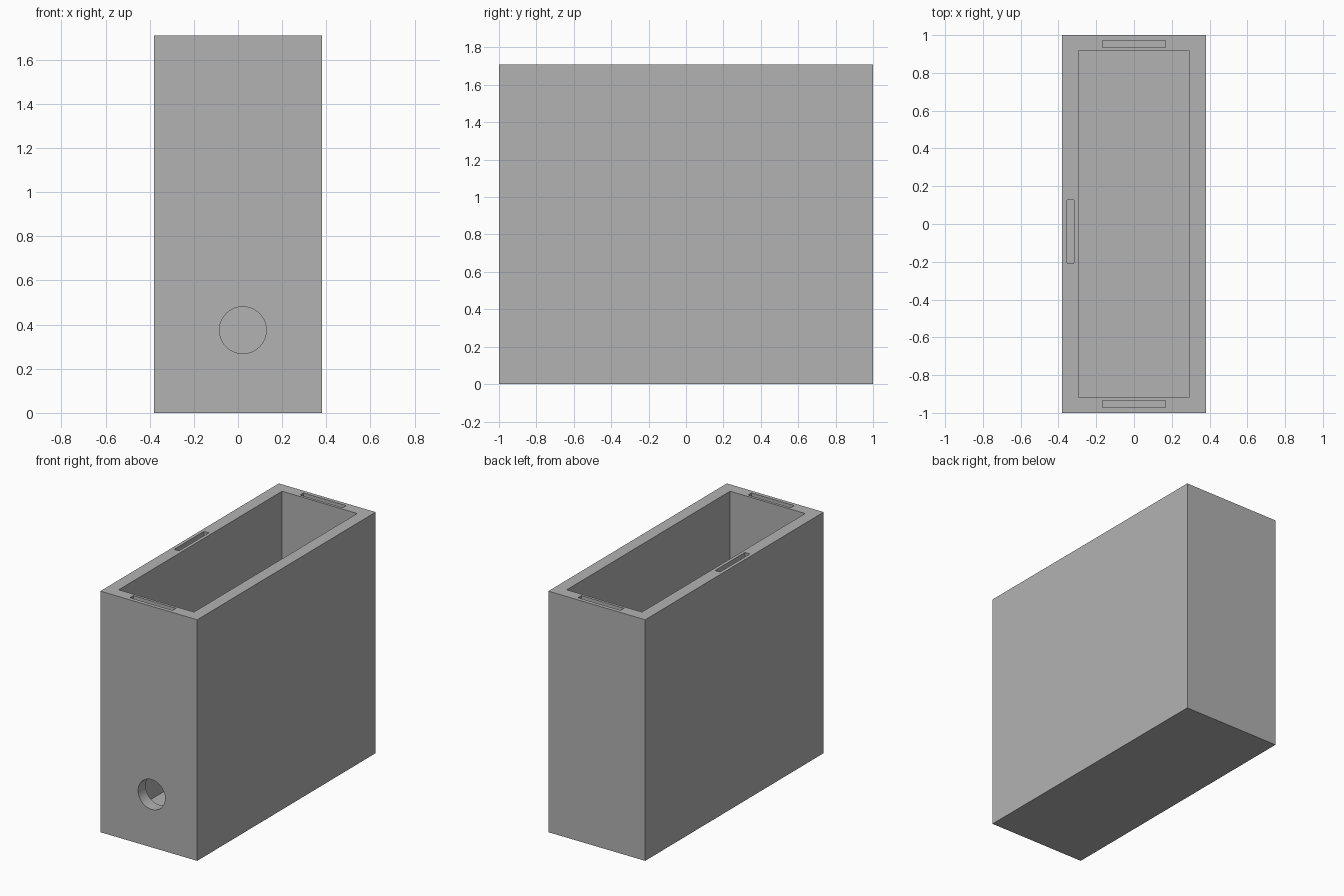
import bpy
import math

WIDTH, LENGTH, HEIGHT, WALL = 0.76, 2.0, 1.71, 0.085
SLOT_LENGTH, SLOT_WIDTH, SLOT_DEPTH = 0.335, 0.038, 0.1
OVERSHOOT = 0.05

if "Cube" in bpy.data.objects:
    bpy.data.objects.remove(bpy.data.objects["Cube"])

# Plain grey
grey = bpy.data.materials.new("plain_grey")
grey.use_nodes = True
colour = (0.448, 0.448, 0.448, 1)
grey.diffuse_color = colour
grey.node_tree.nodes["Principled BSDF"].inputs["Base Color"].default_value = colour


def box(name, centre, size, bottom, top):
    """Box given by its plan centre and size, and its bottom and top heights."""
    bpy.ops.mesh.primitive_cube_add(size=1, location=(*centre, (bottom + top) / 2))
    obj = bpy.context.object
    obj.name = name
    obj.scale = (*size, top - bottom)
    bpy.ops.object.transform_apply(location=False, rotation=False, scale=True)
    obj.data.materials.append(grey)
    return obj


# Outer block
case = box("open_case", (0, 0), (WIDTH, LENGTH), 0, HEIGHT)

# Main cavity
rim = HEIGHT + OVERSHOOT
cutters = [box("cavity_cutter", (0, 0),
               (WIDTH - 2 * WALL, LENGTH - 2 * WALL), WALL, rim)]

# Rim slots at the front, the back and one long side
for side in (-1, 1):
    cutters.append(box("end_slot_cutter", (0, side * 0.953),
                       (SLOT_LENGTH, SLOT_WIDTH), HEIGHT - SLOT_DEPTH, rim))
cutters.append(box("side_slot_cutter", (-0.337, -0.04),
                   (SLOT_WIDTH, SLOT_LENGTH), HEIGHT - SLOT_DEPTH, rim))

# Round hole through the front wall
bpy.ops.mesh.primitive_cylinder_add(
    vertices=64, radius=0.106, depth=WALL + 2 * OVERSHOOT,
    location=(0.022, (WALL - LENGTH) / 2, 0.375), rotation=(math.pi / 2, 0, 0))
hole = bpy.context.object
hole.name = "hole_cutter"
hole.data.materials.append(grey)
cutters.append(hole)

# Cut everything out of the block, then discard the cutters
bpy.ops.object.select_all(action="DESELECT")
case.select_set(True)
bpy.context.view_layer.objects.active = case
for cutter in cutters:
    cutter.hide_render = True
    cut = case.modifiers.new("cut", "BOOLEAN")
    cut.operation = "DIFFERENCE"
    cut.solver = "EXACT"
    cut.object = cutter
    bpy.ops.object.modifier_apply(modifier=cut.name)
    bpy.data.objects.remove(cutter)

bpy.ops.object.shade_smooth_by_angle(angle=math.radians(30))
